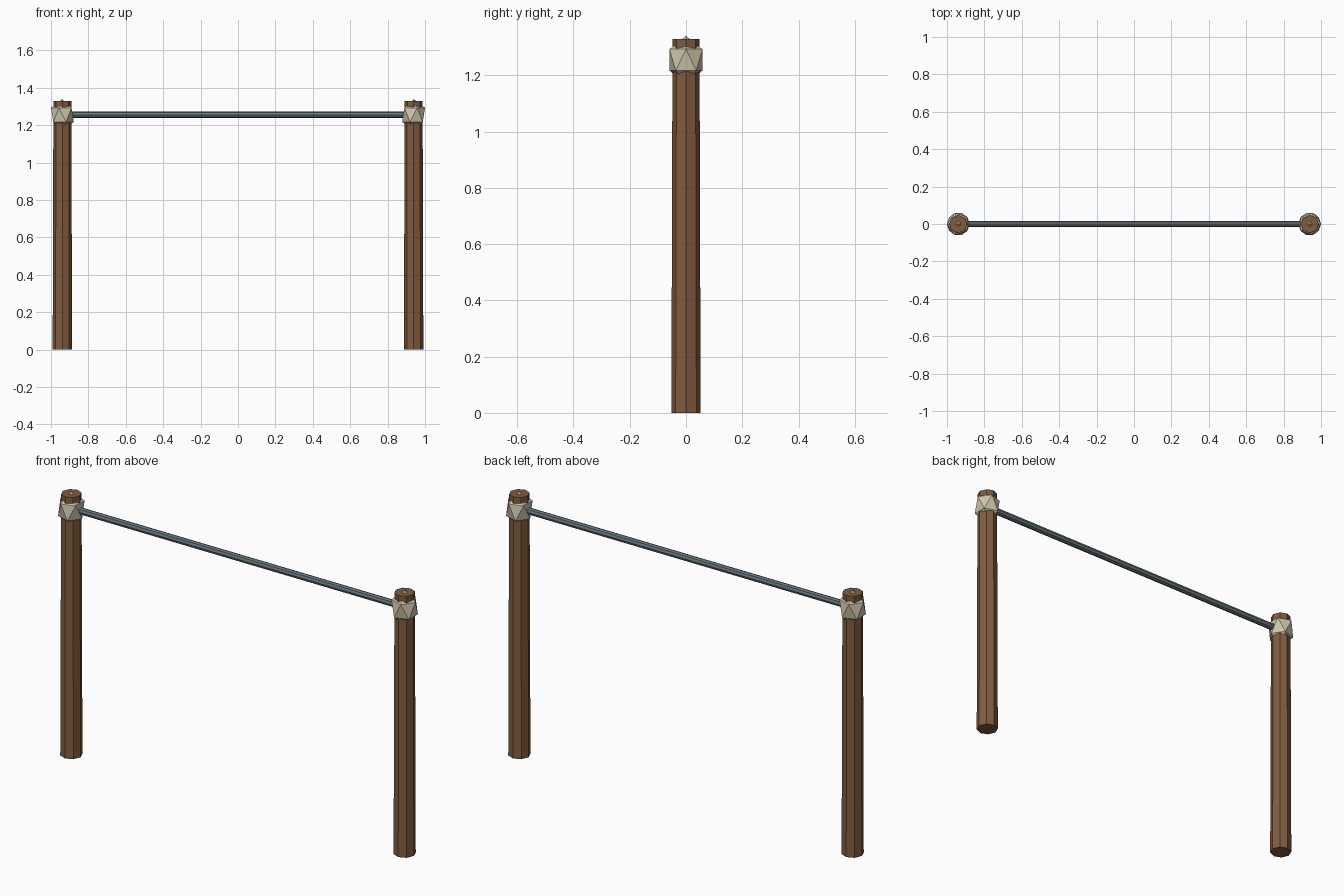
import bpy
import math

cube = bpy.data.objects.get("Cube")
if cube:
    bpy.data.objects.remove(cube, do_unlink=True)

POST_X = 0.939
BAR_Z = 1.255


def material(name, color):
    mat = bpy.data.materials.new(name)
    mat.use_nodes = True
    mat.diffuse_color = (*color, 1)
    mat.node_tree.nodes["Principled BSDF"].inputs["Base Color"].default_value = (*color, 1)
    return mat


def finish(name, mat):
    obj = bpy.context.object
    obj.name = name
    obj.data.materials.append(mat)
    return obj


wood = material("brown wood", (0.22, 0.107, 0.05))
binding = material("pale binding", (0.62, 0.56, 0.42))
metal = material("slate grey metal", (0.14, 0.18, 0.2))

for side, label in ((1, "left"), (-1, "right")):
    # Slightly tapered octagonal post
    bpy.ops.mesh.primitive_cone_add(vertices=8, radius1=0.052, radius2=0.048, depth=1.33,
                                    location=(side * POST_X, 0, 0.665))
    finish(label + "_post", wood)

    # Faceted joint, pointing outward, its tip showing through the post top
    bpy.ops.mesh.primitive_ico_sphere_add(subdivisions=1, radius=1,
                                          location=(side * POST_X, 0, BAR_Z),
                                          rotation=(0, 0, 0 if side > 0 else math.pi))
    joint = finish(label + "_joint", binding)
    joint.scale = (0.068, 0.069, 0.085)

# Crossbar between the joints
bpy.ops.mesh.primitive_cylinder_add(vertices=8, radius=0.017, depth=2 * POST_X,
                                    location=(0, 0, BAR_Z), rotation=(0, math.pi / 2, 0))
finish("crossbar", metal)
